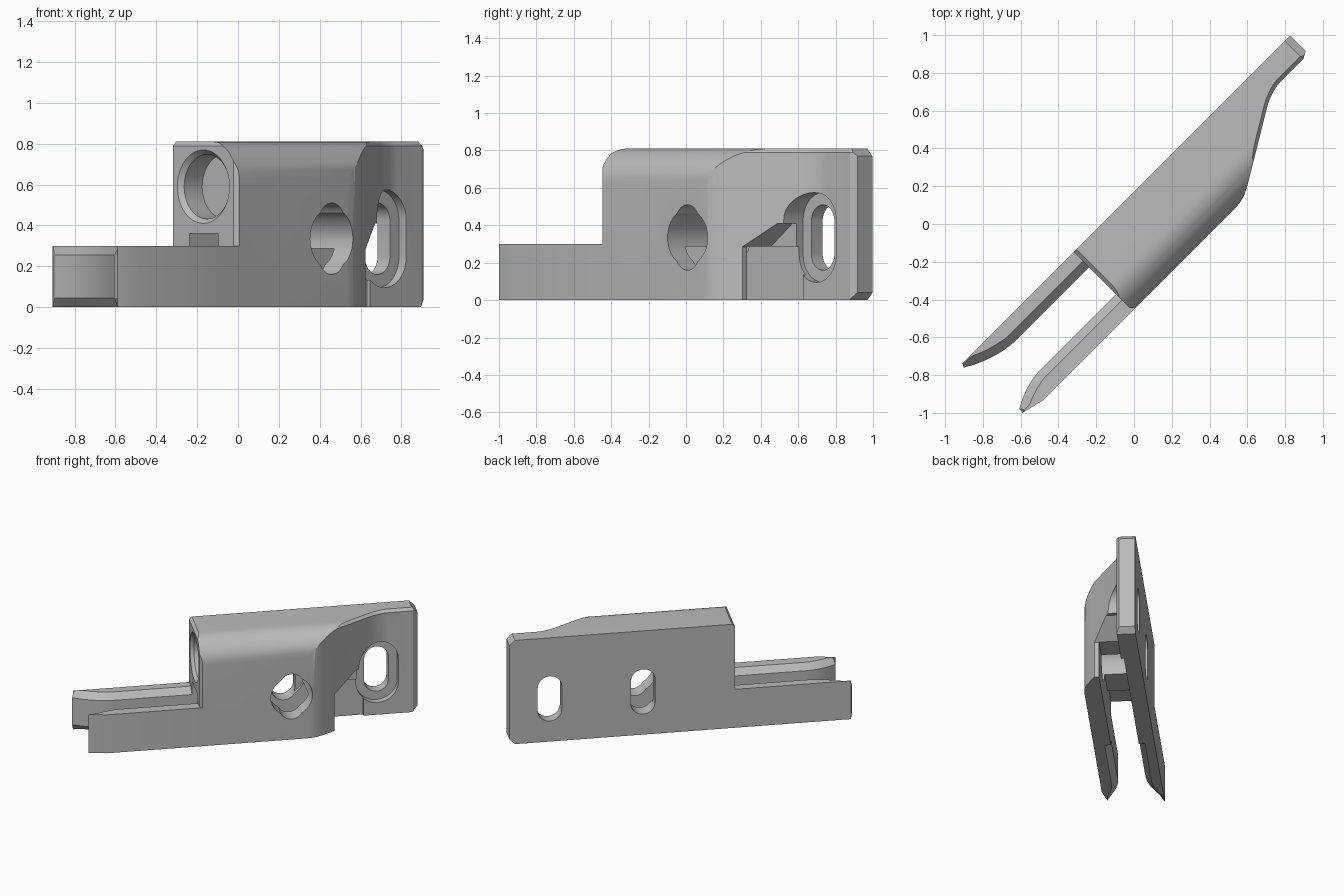
import bpy, bmesh, math

if "Cube" in bpy.data.objects:
    bpy.data.objects.remove(bpy.data.objects["Cube"])

S = math.sqrt(0.5)
grey = bpy.data.materials.new("plain_grey")
grey.diffuse_color = (0.5, 0.5, 0.5, 1)
grey.use_nodes = True
grey.node_tree.nodes["Principled BSDF"].inputs["Base Color"].default_value = grey.diffuse_color


def loft(name, rings):
    """Closed solid through rings of (u, v, z); u runs along the part, turned 45 degrees."""
    bm = bmesh.new()
    vs = [[bm.verts.new(((u - v) * S, (u + v) * S, z)) for u, v, z in r] for r in rings]
    n = len(rings[0])
    for a, b in zip(vs, vs[1:]):
        for i in range(n):
            j = (i + 1) % n
            bm.faces.new((a[i], a[j], b[j], b[i]))
    bm.faces.new(vs[0][::-1])
    bm.faces.new(vs[-1])
    bmesh.ops.recalc_face_normals(bm, faces=bm.faces)
    me = bpy.data.meshes.new(name)
    bm.to_mesh(me)
    bm.free()
    me.materials.append(grey)
    ob = bpy.data.objects.new(name, me)
    bpy.context.collection.objects.link(ob)
    return ob


def along_u(name, pts, u0, u1):      # section in (v, z)
    return loft(name, [[(u, v, z) for v, z in pts] for u in (u0, u1)])


def along_v(name, pts, v0, v1):      # section in (u, z)
    return loft(name, [[(u, v, z) for u, z in pts] for v in (v0, v1)])


def slot(cu, cz, r, half, n=16):
    """Upright rounded slot outline; a circle when half == r."""
    h = half - r
    pts = []
    for c, start in ((h, 0), (-h, math.pi)):
        for i in range(n + 1):
            if h == 0 and i == n:
                continue
            a = start + math.pi * i / n
            pts.append((cu + r * math.cos(a), cz + c + r * math.sin(a)))
    return pts


def box(a0, a1, b0, b1):
    return [(a0, b0), (a1, b0), (a1, b1), (a0, b1)]


def combine(ob, tool, op):
    m = ob.modifiers.new("cut", 'BOOLEAN')
    m.operation, m.solver, m.object = op, 'EXACT', tool
    dg = bpy.context.evaluated_depsgraph_get()
    me = bpy.data.meshes.new_from_object(ob.evaluated_get(dg))
    ob.modifiers.clear()
    ob.data = me
    bpy.data.objects.remove(tool)


# Main body: plan outline with flank narrowing to the mounting plate
back, front, plate = 0.12, -0.32, -0.015
flank = [(0.44, front), (0.48, -0.316), (0.52, -0.305), (0.56, -0.285), (0.60, -0.262),
         (0.92, -0.07), (0.96, -0.048), (1.0, -0.032), (1.04, -0.02), (1.08, plate)]
outline = [(-0.33, back), (-0.33, front + 0.02), (-0.31, front)] + flank + \
          [(1.255, plate), (1.29, 0.005), (1.29, back)]
top = [(u, v if v > 0.1 else v + 0.02) for u, v in outline]
body = loft("bracket_body", [[(u, v, 0) for u, v in outline],
                             [(u, v, 0.79) for u, v in outline],
                             [(u, v, 0.81) for u, v in top]])

# Rounded front top edge
R = 0.18
arc = [(front + R - R * math.sin(a), 0.81 - R + R * math.cos(a))
       for a in (math.pi / 2 * i / 14 for i in range(15))]
section = [(0.3, -0.1), (0.3, 0.9), (front + R, 0.9)] + arc + [(front, -0.1)]
combine(body, along_u("rounding", section, -0.5, 1.5), 'INTERSECT')

# Chamfered ends
ends = [(-0.33, -0.1), (-0.33, 0.79), (-0.31, 0.81), (-0.31, 0.9), (1.25, 0.9), (1.25, 0.81),
        (1.29, 0.77), (1.29, 0.04), (1.25, 0.0), (1.25, -0.1)]
combine(body, along_v("end_chamfers", ends, -0.6, 0.4), 'INTERSECT')

# Lower channel, with a taller pocket near the arms
in_f, in_b = -0.195, 0.006
combine(body, along_u("channel", box(in_f, in_b, -0.1, 0.287), -0.5, 0.9), 'DIFFERENCE')
combine(body, along_u("tall_pocket", box(in_f, in_b, -0.1, 0.36), -0.5, -0.05), 'DIFFERENCE')

# Undercut below the flank
under = [(0.655, -0.1), (0.655, 0.285), (0.82, 0.41), (1.08, 0.41), (1.08, -0.1)]
combine(body, along_v("undercut", under, -0.6, plate), 'DIFFERENCE')

# Screw slots: through hole and counterbore
for u, half, r in ((0.33, 0.15, 0.15), (1.0, 0.24, 0.15)):
    combine(body, along_v("counterbore", slot(u, 0.335, r, half), -0.6, 0.035), 'DIFFERENCE')
    combine(body, along_v("through_slot", slot(u, 0.335, 0.087, 0.175), -0.6, 0.4), 'DIFFERENCE')

# Blind round socket with countersunk rim in the body end
rings = []
for u, r in ((-0.40, 0.18), (-0.33, 0.18), (-0.305, 0.158), (-0.18, 0.158)):
    rings.append([(u, v, z) for v, z in slot(-0.09, 0.59, r, r, 24)])
combine(body, loft("socket", rings), 'DIFFERENCE')


# Two prongs with chamfered inner edges and curved tips
def prong(name, outer, inner):
    """outer and inner are edges running from the body to the tip."""
    sign = 1 if outer[0][1] > inner[0][1] else -1
    tip = outer[-1][1]
    c = 0.045

    def ring(z, inset):
        inn = []
        for u, v in inner:
            w = v + sign * inset
            if (w - tip) * sign > -0.004:
                w = tip - sign * 0.004
            inn.append((u + inset * 0.3 * (u < -0.95), w, z))
        return [(u, v, z) for u, v in outer] + inn[::-1]
    return loft(name, [ring(0, c), ring(c, 0), ring(0.3 - c, 0), ring(0.3, c)])


def curve(v0, v1, u0, u1, n=10):
    return [(-0.30, v0)] + [(u0 + (u1 - u0) * i / n, v0 + (v1 - v0) * (i / n) ** 2)
                            for i in range(n + 1)]


combine(body, prong("back_prong", [(-0.30, back), (-1.165, back)],
                    curve(in_b, 0.10, -0.86, -1.175)), 'UNION')
combine(body, prong("front_prong", [(-0.30, front), (-0.997, front), (-1.124, -0.29)],
                    curve(in_f, -0.262, -0.89, -1.12)), 'UNION')

# Smooth curved surfaces, keep hard edges
bpy.context.view_layer.objects.active = body
body.select_set(True)
bpy.ops.object.shade_smooth_by_angle(angle=math.radians(25))
